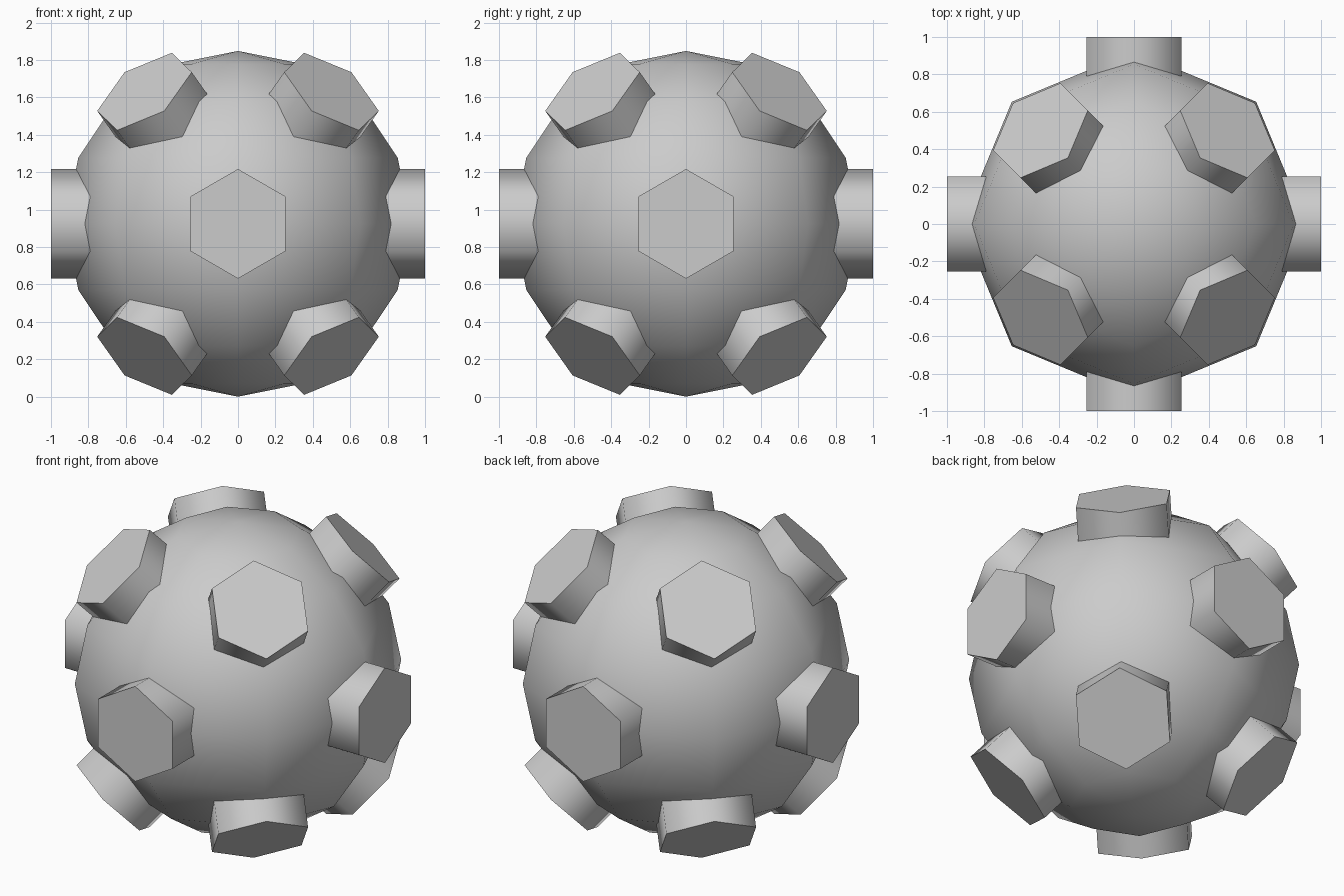
import bpy
from math import radians
from mathutils import Vector

if "Cube" in bpy.data.objects:
    bpy.data.objects.remove(bpy.data.objects["Cube"])

R = 0.924                      # ball radius, also its centre height
CENTRE = Vector((0, 0, R))


def smooth(obj, angle):
    bpy.ops.object.select_all(action='DESELECT')
    obj.select_set(True)
    bpy.context.view_layer.objects.active = obj
    bpy.ops.object.shade_smooth_by_angle(angle=radians(angle))


# Low-poly ball
bpy.ops.mesh.primitive_uv_sphere_add(segments=8, ring_count=8, radius=R, location=CENTRE)
ball = bpy.context.object
ball.name = "ball"
smooth(ball, 70)

# Six hexagonal bars through the centre, making twelve studs
h = 0.5 ** 0.5
axes = [(1, 0, 0), (0, 1, 0)] + [(x, y, h) for x in (-.5, .5) for y in (-.5, .5)]
for i, axis in enumerate(axes):
    turn = Vector(axis).to_track_quat('Z', 'Y')   # one hexagon corner points up
    bpy.ops.mesh.primitive_cylinder_add(vertices=6, radius=0.293, depth=2,
                                        location=CENTRE, rotation=turn.to_euler())
    bar = bpy.context.object
    bar.name = f"hex_stud_pair_{i + 1}"
    smooth(bar, 70)
